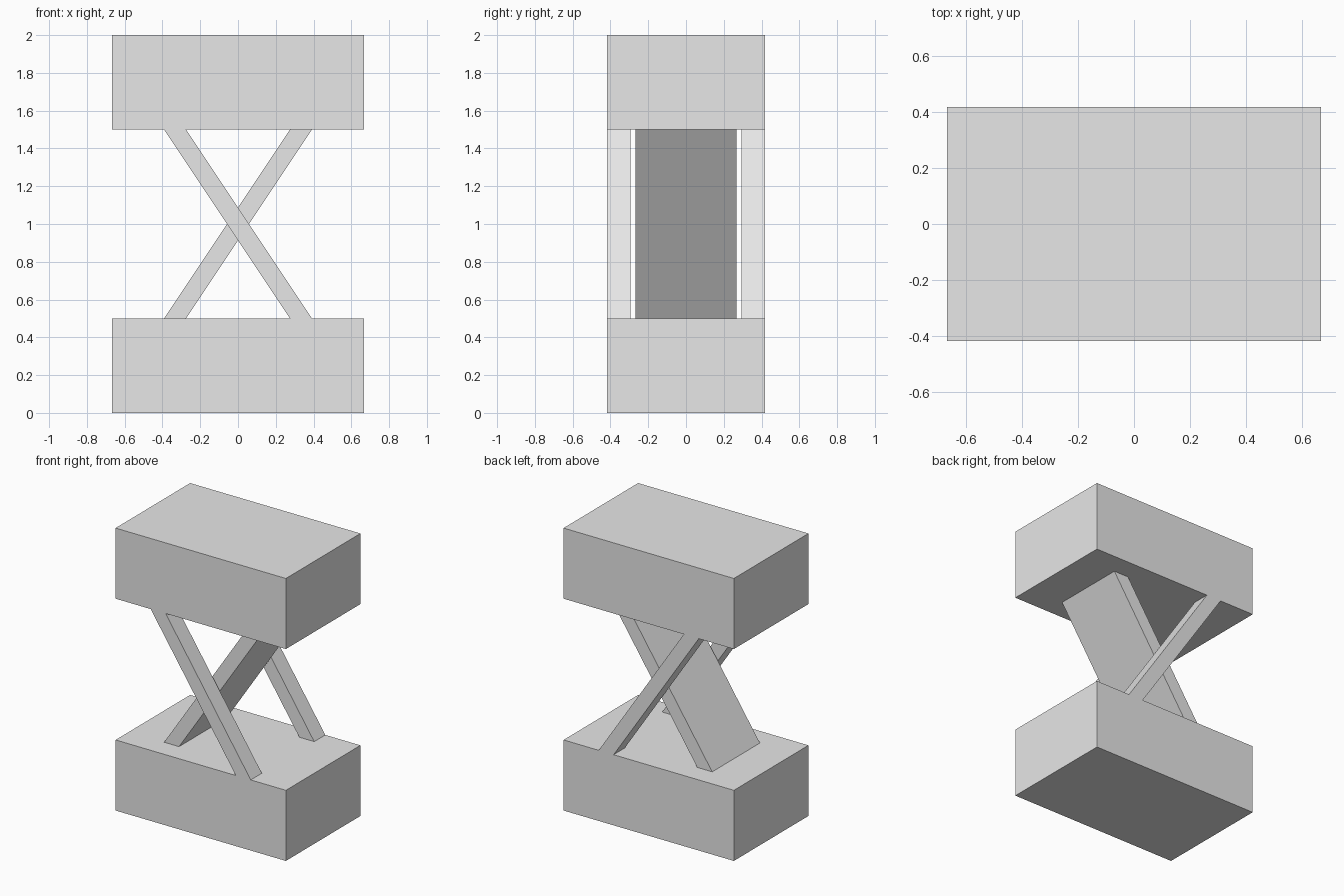
import bpy
import bmesh

cube = bpy.data.objects.get("Cube")
if cube:
    bpy.data.objects.remove(cube, do_unlink=True)

# Single light grey material
grey = bpy.data.materials.new("light_grey")
grey.use_nodes = True
colour = (0.8, 0.8, 0.8, 1.0)
grey.diffuse_color = colour
grey.node_tree.nodes["Principled BSDF"].inputs["Base Color"].default_value = colour

HALF_X, HALF_Y = 0.667, 0.417
LOW, HIGH = 0.5, 1.5


def prism(name, profile, y0, y1):
    """Extrude an x-z profile from y0 to y1."""
    bm = bmesh.new()
    face = bm.faces.new([bm.verts.new((x, y0, z)) for x, z in profile])
    result = bmesh.ops.extrude_face_region(bm, geom=[face])
    verts = [v for v in result["geom"] if isinstance(v, bmesh.types.BMVert)]
    bmesh.ops.translate(bm, verts=verts, vec=(0, y1 - y0, 0))
    bmesh.ops.recalc_face_normals(bm, faces=bm.faces)
    mesh = bpy.data.meshes.new(name)
    bm.to_mesh(mesh)
    bm.free()
    mesh.materials.append(grey)
    obj = bpy.data.objects.new(name, mesh)
    bpy.context.collection.objects.link(obj)
    return obj


def block(name, z0, z1):
    return prism(name, [(-HALF_X, z0), (HALF_X, z0), (HALF_X, z1), (-HALF_X, z1)],
                 -HALF_Y, HALF_Y)


def brace(name, lean, y0, y1):
    """Slanted bar between the blocks; lean=1 rises towards +x."""
    inner, outer = 0.275 * lean, 0.392 * lean
    return prism(name, [(-outer, LOW), (-inner, LOW), (outer, HIGH), (inner, HIGH)], y0, y1)


# Top and bottom blocks
block("bottom_block", 0.0, LOW)
block("top_block", HIGH, 2.0)

# Crossing braces: narrow pair outside, wide one between
brace("front_brace", -1, -HALF_Y, -0.293)
brace("back_brace", -1, 0.293, HALF_Y)
brace("centre_brace", 1, -0.267, 0.267)
